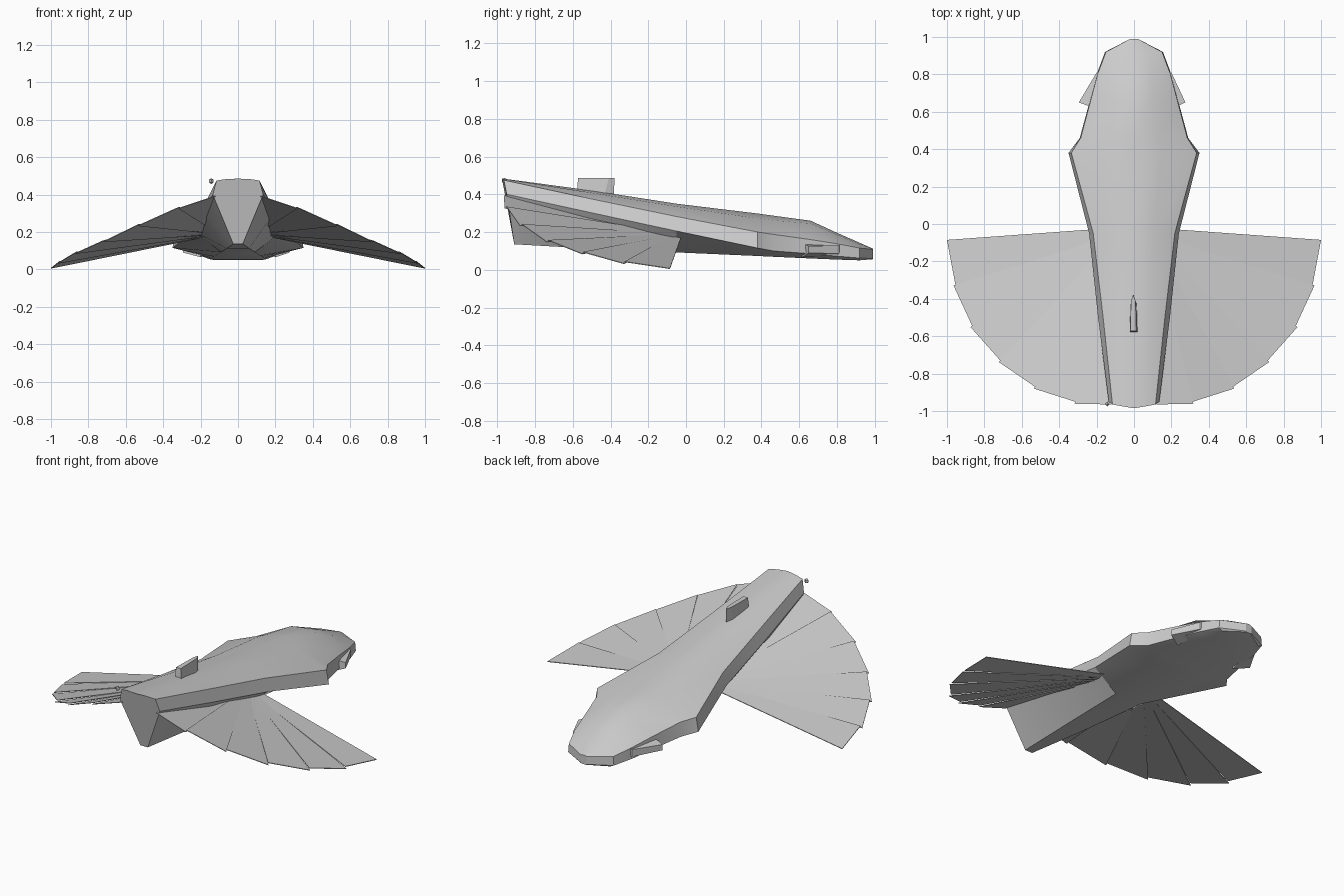
import bpy, bmesh
from mathutils import Vector

if "Cube" in bpy.data.objects:
    bpy.data.objects.remove(bpy.data.objects["Cube"])


def make(name, verts, faces, smooth=False):
    me = bpy.data.meshes.new(name)
    me.from_pydata([tuple(v) for v in verts], [], faces)
    bm = bmesh.new()
    bm.from_mesh(me)
    bmesh.ops.remove_doubles(bm, verts=bm.verts, dist=1e-5)
    bmesh.ops.recalc_face_normals(bm, faces=bm.faces)
    bm.to_mesh(me)
    bm.free()
    ob = bpy.data.objects.new(name, me)
    bpy.context.collection.objects.link(ob)
    if smooth:
        bpy.ops.object.select_all(action='DESELECT')
        ob.select_set(True)
        bpy.context.view_layer.objects.active = ob
        bpy.ops.object.shade_smooth_by_angle(angle=0.42)
    return ob


def loft(name, rings, smooth=False):
    n = len(rings[0])
    verts = [p for r in rings for p in r]
    faces = []
    for i in range(len(rings) - 1):
        for j in range(n):
            k = (j + 1) % n
            faces.append((i * n + j, i * n + k, (i + 1) * n + k, (i + 1) * n + j))
    faces.append(tuple(range(n)))
    faces.append(tuple((len(rings) - 1) * n + j for j in range(n)))
    return make(name, verts, faces, smooth)


# Hull stations: y, crown z, shoulder x z, deck edge x z, chine x z, keel x z
stations = [
    (-0.98, .485, .06, .483, .115, .475, .135, .40, .025, .135),
    (-0.50, .420, .09, .408, .165, .375, .192, .302, .06, .112),
    (-0.05, .350, .11, .335, .218, .282, .240, .205, .09, .092),
    (0.38, .298, .14, .272, .335, .200, .350, .115, .12, .073),
    (0.46, .287, .13, .262, .285, .188, .290, .100, .13, .069),
    (0.66, .260, .10, .245, .232, .160, .236, .085, .14, .060),
    (0.80, .196, .09, .186, .195, .138, .200, .072, .15, .054),
    (0.92, .143, .07, .137, .150, .115, .155, .062, .13, .050),
    (0.99, .112, .01, .111, .020, .108, .020, .060, .015, .056),
]
rings = []
for i, (y, zc, xs, zs, xe, ze, xw, zw, xk, zk) in enumerate(stations):
    bow = i == 0
    half = [(xs, y + .005 * bow, zs), (xe, y + .015 * bow, ze),
            (xw, y + .03 * bow, zw), (xk, y + .07 * bow, zk)]
    rings.append([(0, y - .005 * bow, zc)] + half + [(-a, b, c) for a, b, c in reversed(half)])
loft("hull", rings, True)

# Fan wings: overlapping thin blades radiating from a pivot inside the hull
pivot = Vector((.10, -.04, .188))
tips = [(1.0, -.085, .006), (.955, -.325, .034), (.865, -.545, .085),
        (.715, -.73, .148), (.53, -.87, .233), (.315, -.95, .325), (.12, -.965, .385)]
for side, label in ((1, "right"), (-1, "left")):
    flip = Vector((side, 1, 1))
    for i in range(len(tips) - 1):
        a, b = Vector(tips[i]), Vector(tips[i + 1])
        if i:
            a = pivot + (a - pivot) * 1.012
        b = b + Vector((0, 0, .008))
        root_a = pivot + Vector((0, .02 if i == 0 else 0, 0))
        root_b = pivot + Vector((0, -.02, 0))
        tri = [root_a, a, b, root_b]
        up = Vector((0, 0, .002))
        loft(f"{label}_wing_blade_{i + 1}",
             [[(p - up) * flip for p in tri], [(p + up) * flip for p in tri]])

    # Small stern fins
    x_out = .295 if side < 0 else .275
    tip = [(side * .17, .82, .13), (side * .20, .81, .13),
           (side * .20, .81, .085), (side * .17, .82, .085)]
    end = [(side * .20, .615, .145), (side * x_out, .65, .125),
           (side * x_out, .65, .09), (side * .20, .615, .065)]
    loft(f"{label}_stern_fin", [tip, end])

# Dorsal fin with pointed ends
base = [(0, -.385, .36), (.018, -.44, .36), (.024, -.58, .38),
        (-.024, -.58, .38), (-.018, -.44, .36)]
top = [(-.005, -.378, .485), (.008, -.41, .485), (.012, -.572, .485),
       (-.02, -.572, .485), (-.016, -.41, .485)]
loft("dorsal_fin", [base, top])

# Tiny bow lamp
bpy.ops.mesh.primitive_uv_sphere_add(segments=4, ring_count=2, radius=.015,
                                     location=(-.143, -.962, .472))
bpy.context.object.name = "bow_lamp"
bpy.context.object.data.name = "bow_lamp"
